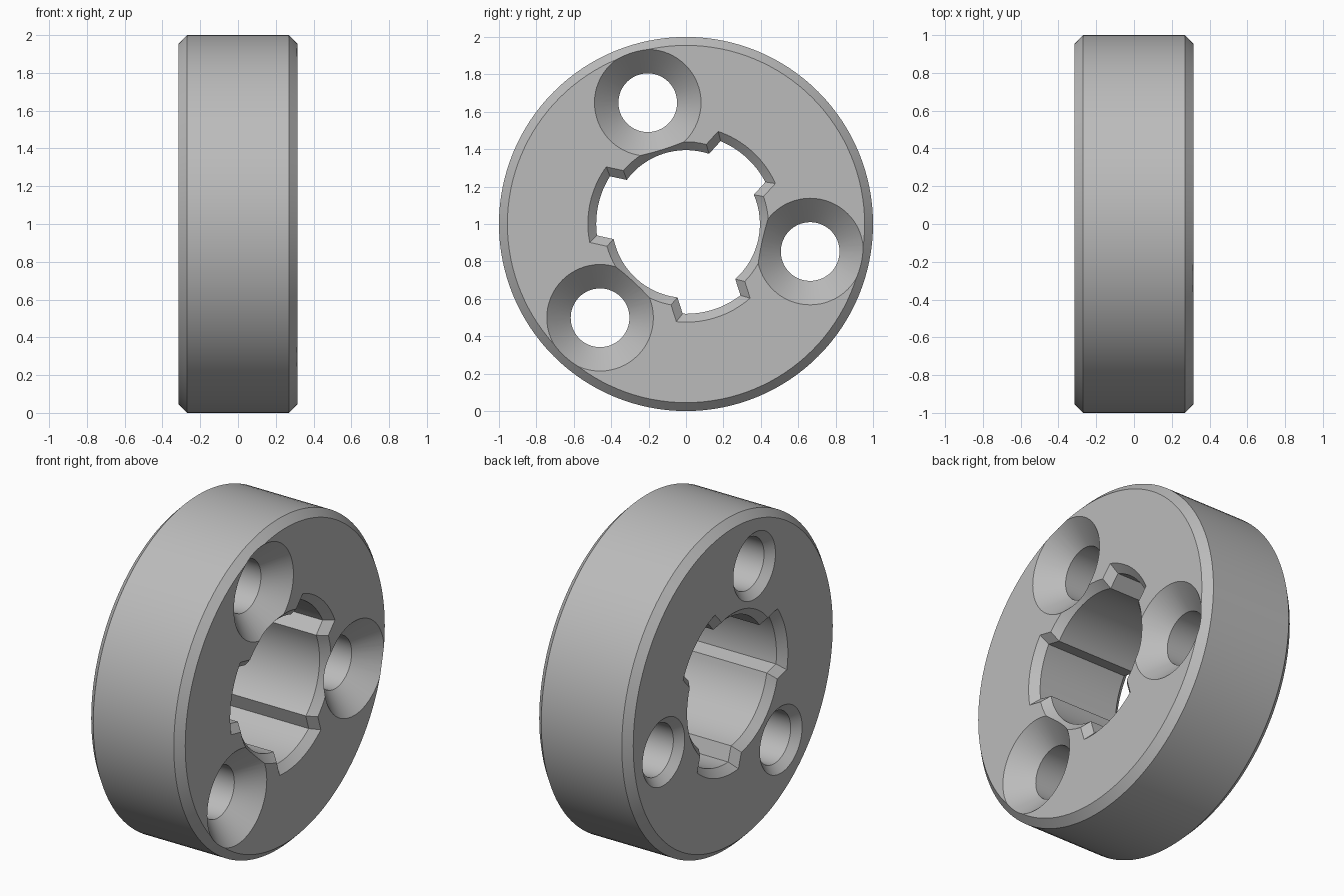
import bpy
import bmesh
from math import sin, cos, asin, radians, tau

if "Cube" in bpy.data.objects:
    bpy.data.objects.remove(bpy.data.objects["Cube"], do_unlink=True)

HALF = 0.315       # half thickness along x
CH = 0.045         # edge chamfer
OVER = 0.03        # how far cutters poke past the faces
SLOTS = [radians(47.6 + 120 * i) for i in range(3)]
HOLES = [radians(107.5 + 120 * i) for i in range(3)]


def loft(name, sections):
    """Skin a stack of (x, [(y, z), ...]) outlines and cap both ends."""
    bm = bmesh.new()
    rings = [[bm.verts.new((x, y, z)) for y, z in pts] for x, pts in sections]
    for a, b in zip(rings, rings[1:]):
        for i in range(len(a)):
            j = (i + 1) % len(a)
            bm.faces.new((a[i], a[j], b[j], b[i]))
    bm.faces.new(rings[0])
    bm.faces.new(rings[-1])
    bmesh.ops.recalc_face_normals(bm, faces=bm.faces)
    mesh = bpy.data.meshes.new(name)
    bm.to_mesh(mesh)
    bm.free()
    obj = bpy.data.objects.new(name, mesh)
    bpy.context.collection.objects.link(obj)
    return obj


def circle(r, cy=0, cz=1, n=64):
    return [(cy + r * cos(tau * i / n), cz + r * sin(tau * i / n)) for i in range(n)]


def arc(r, start, end, n=16):
    angles = [start + (end - start) * i / n for i in range(n + 1)]
    return [(r * cos(a), 1 + r * sin(a)) for a in angles]


def slotted_outline(grow):
    """Round bore with three parallel-sided slots, offset outward by grow."""
    inner, outer, half_width = 0.395 + grow, 0.48 + grow, 0.162 + grow
    a_in, a_out = asin(half_width / inner), asin(half_width / outer)
    pts = []
    for c in SLOTS:
        pts += arc(outer, c - a_out, c + a_out)
        pts += arc(inner, c + a_in, c + tau / 3 - a_in)
    return pts


# Chamfered ring body
body = loft("ring_body", [
    (-HALF, circle(1 - CH, n=128)), (CH - HALF, circle(1, n=128)),
    (HALF - CH, circle(1, n=128)), (HALF, circle(1 - CH, n=128))])

# Slotted bore, chamfered at both mouths
cutters = [loft("bore_cutter", [
    (-HALF - OVER, slotted_outline(CH + OVER)), (CH - HALF, slotted_outline(0)),
    (HALF - CH, slotted_outline(0)), (HALF + OVER, slotted_outline(CH + OVER))])]

# Screw holes: deep countersink at +x, small chamfer at -x
BOLT, SINK = 0.157, 0.285
for a in HOLES:
    cy, cz = 0.68 * cos(a), 1 + 0.68 * sin(a)
    cutters.append(loft("screw_hole_cutter", [
        (x, circle(r, cy, cz)) for x, r in (
            (-HALF - OVER, BOLT + CH + OVER), (CH - HALF, BOLT),
            (HALF - SINK + BOLT, BOLT), (HALF + OVER, SINK + OVER))]))

bpy.ops.object.select_all(action="DESELECT")
body.select_set(True)
bpy.context.view_layer.objects.active = body
for cutter in cutters:
    cutter.hide_render = True
    mod = body.modifiers.new("cut", "BOOLEAN")
    mod.operation = "DIFFERENCE"
    mod.solver = "EXACT"
    mod.object = cutter
    bpy.ops.object.modifier_apply(modifier=mod.name)
    bpy.data.objects.remove(cutter, do_unlink=True)

# Plain grey finish
grey = bpy.data.materials.new("plain_grey")
grey.use_nodes = True
colour = (0.5, 0.5, 0.5, 1)
grey.diffuse_color = colour
grey.node_tree.nodes["Principled BSDF"].inputs["Base Color"].default_value = colour
body.data.materials.clear()
body.data.materials.append(grey)
bpy.ops.object.shade_smooth_by_angle(angle=radians(30))
